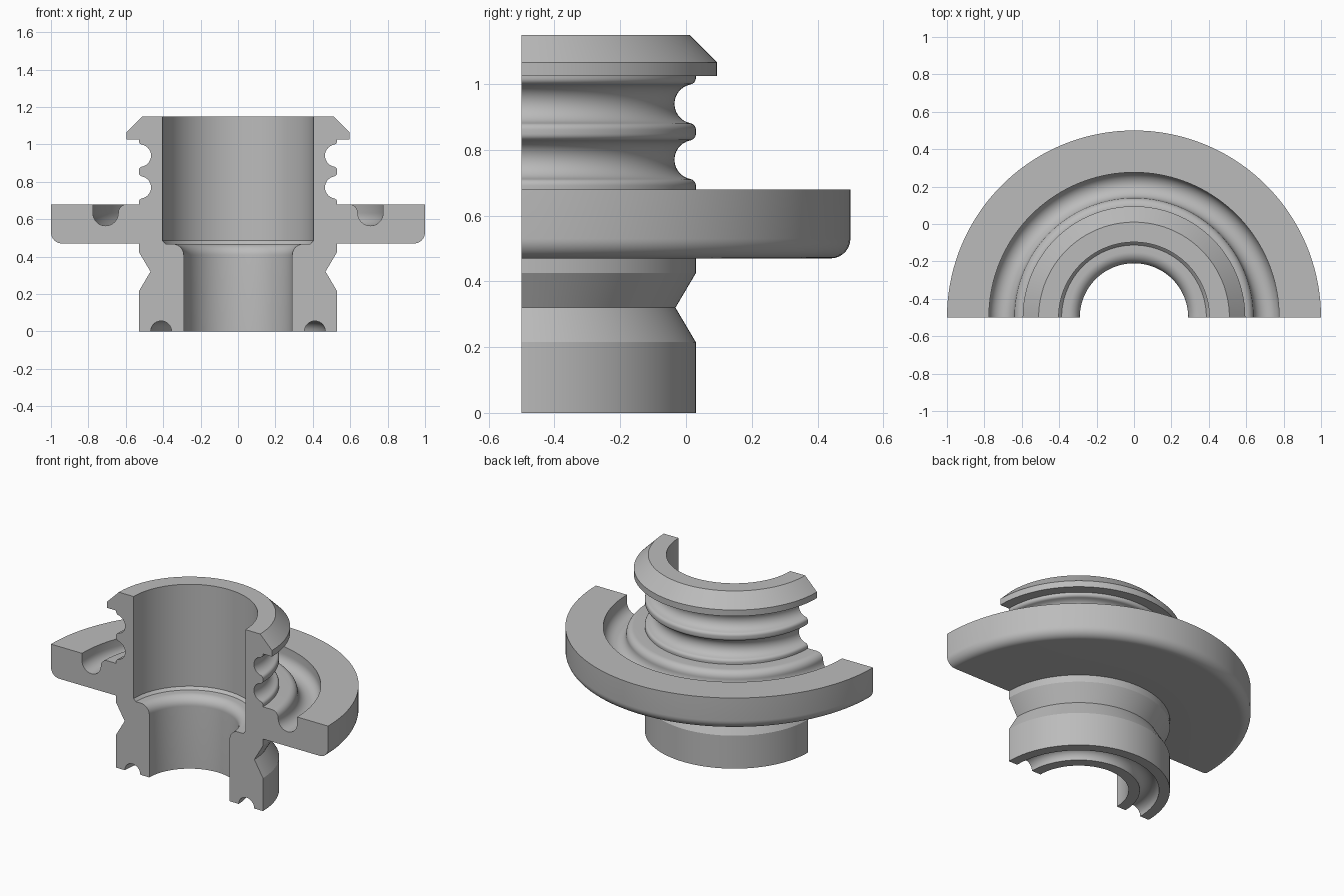
import bpy, bmesh
from math import sin, cos, pi, radians

cube = bpy.data.objects.get("Cube")
if cube:
    bpy.data.objects.remove(cube, do_unlink=True)

SEGMENTS = 72      # steps around the half turn
AXIS_Y = -0.5      # the revolve axis lies in the cut plane


def arc(r, z, radius, start, end, steps=10):
    """Points of an arc in the (radius, height) plane, angles in degrees."""
    angles = [radians(start + (end - start) * i / steps) for i in range(steps + 1)]
    return [(r + radius * cos(a), z + radius * sin(a)) for a in angles]


def neck_groove(z):
    """Round groove in the neck with softened lips."""
    return (arc(0.51, z - 0.0786, 0.02, 0, 79, 6)
            + arc(0.525, z, 0.06, 259, 101, 14)[1:-1]
            + arc(0.51, z + 0.0786, 0.02, -79, 0, 6))


# Foot: bottom seal groove, outer wall and V-shaped waist
profile = [(0.29, 0)] + arc(0.411, 0, 0.056, 180, 0, 14)
profile += [(0.53, 0), (0.53, 0.215), (0.468, 0.32), (0.53, 0.425), (0.53, 0.47)]

# Flange: rounded lower rim and channel in the top
profile += arc(0.94, 0.53, 0.06, -90, 0)
profile += [(1, 0.68), (0.776, 0.68)]
profile += arc(0.708, 0.633, 0.068, 0, -180, 16)
profile += arc(0.595, 0.635, 0.045, 0, 90, 8)
profile += [(0.53, 0.68)]

# Neck grooves and chamfered lip
profile += neck_groove(0.77) + neck_groove(0.94)
profile += [(0.53, 1.025), (0.595, 1.025), (0.595, 1.065), (0.51, 1.15)]

# Wide bore, shoulder and narrow bore
profile += [(0.403, 1.15), (0.403, 0.485), (0.387, 0.468)]
profile += arc(0.35, 0.408, 0.06, 90, 180)

# Revolve the profile half a turn and close both cut ends
bm = bmesh.new()
rings = []
for i in range(SEGMENTS + 1):
    a = pi * i / SEGMENTS
    rings.append([bm.verts.new((r * cos(a), r * sin(a) + AXIS_Y, z)) for r, z in profile])
count = len(profile)
for near, far in zip(rings, rings[1:]):
    for j in range(count):
        k = (j + 1) % count
        bm.faces.new((near[j], near[k], far[k], far[j]))
caps = [bm.faces.new(rings[0]), bm.faces.new(rings[-1])]
bmesh.ops.recalc_face_normals(bm, faces=bm.faces)
bmesh.ops.triangulate(bm, faces=caps)

mesh = bpy.data.meshes.new("flanged_sleeve_half")
bm.to_mesh(mesh)
bm.free()
sleeve = bpy.data.objects.new("flanged_sleeve_half", mesh)
bpy.context.collection.objects.link(sleeve)

# Plain grey metal
grey = bpy.data.materials.new("plain grey")
grey.use_nodes = True
colour = (0.5, 0.5, 0.5, 1)
grey.diffuse_color = colour
grey.node_tree.nodes["Principled BSDF"].inputs["Base Color"].default_value = colour
mesh.materials.append(grey)

# Smooth curved walls, keep the machined edges crisp
bpy.ops.object.select_all(action='DESELECT')
sleeve.select_set(True)
bpy.context.view_layer.objects.active = sleeve
bpy.ops.object.shade_smooth_by_angle(angle=radians(25))
